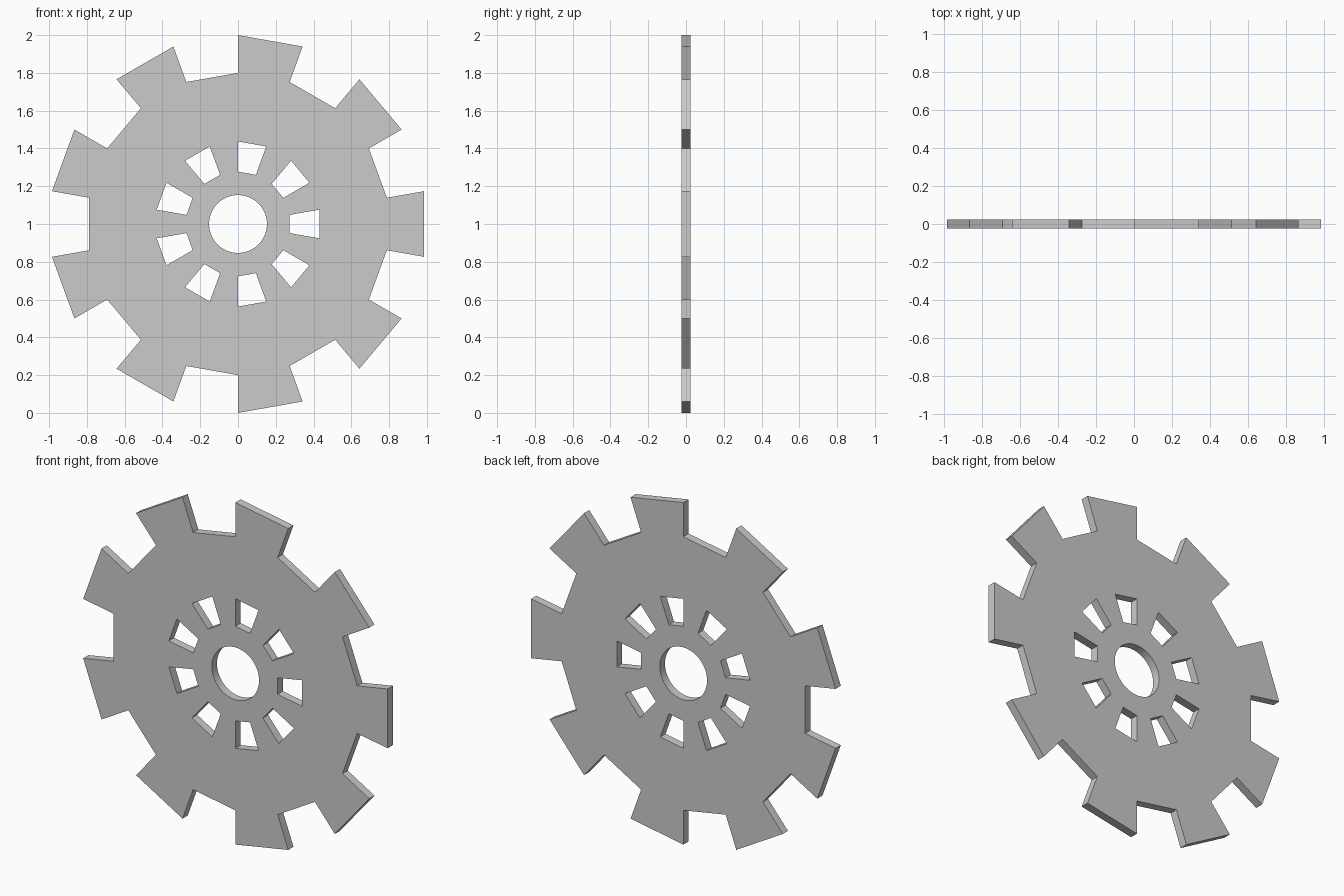
import bpy, bmesh
from math import sin, cos, radians

if "Cube" in bpy.data.objects:
    bpy.data.objects.remove(bpy.data.objects["Cube"])

HALF_THICK = 0.024


def polar(r, deg):
    return (r * cos(radians(deg)), r * sin(radians(deg)))


# Toothed rim: 9 straight-sided teeth, each 20 degrees wide
rim = []
for i in range(9):
    a = 10 + 40 * i
    rim += [polar(0.8, a - 20), polar(1.0, a - 20), polar(1.0, a), polar(0.8, a)]

# Round centre hole
loops = [rim, [polar(0.153, i * 360 / 64) for i in range(64)]]

# Ring of window slots, aligned with the teeth
for i in range(9):
    a = 10 + 40 * i
    loops.append([polar(0.277, a - 20), polar(0.437, a - 20),
                  polar(0.437, a), polar(0.277, a)])

# Filled flat profile with thickness
curve = bpy.data.curves.new("gear_profile", 'CURVE')
curve.dimensions = '2D'
curve.fill_mode = 'BOTH'
curve.extrude = HALF_THICK
for pts in loops:
    s = curve.splines.new('POLY')
    s.points.add(len(pts) - 1)
    for p, (x, y) in zip(s.points, pts):
        p.co = (x, y, 0, 1)
    s.use_cyclic_u = True

gear = bpy.data.objects.new("gear_wheel", curve)
bpy.context.collection.objects.link(gear)
gear.rotation_euler = (radians(90), 0, 0)
gear.location = (0, 0, 1)
bpy.context.view_layer.objects.active = gear
gear.select_set(True)
bpy.ops.object.convert(target='MESH')
gear = bpy.context.object

# Weld the caps to the walls
bm = bmesh.new()
bm.from_mesh(gear.data)
bmesh.ops.remove_doubles(bm, verts=bm.verts, dist=1e-4)
bmesh.ops.dissolve_degenerate(bm, edges=bm.edges, dist=1e-5)
bmesh.ops.recalc_face_normals(bm, faces=bm.faces)
bm.to_mesh(gear.data)
bm.free()
bpy.ops.object.shade_smooth_by_angle(angle=radians(30))
